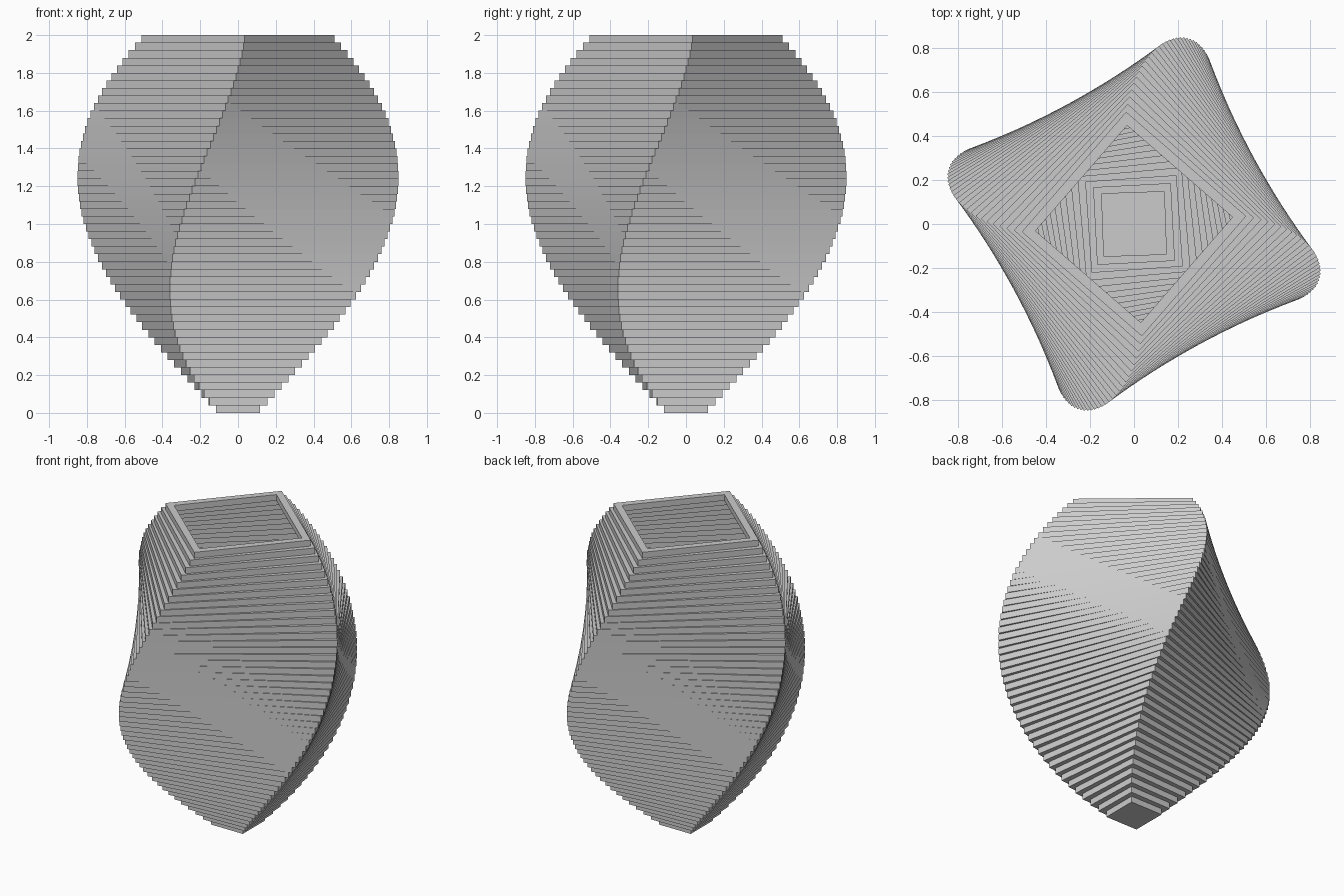
import bpy
import bmesh
from math import radians
from mathutils import Matrix, Vector

LAYERS = 50            # stacked square plates
STEP = 2.0 / LAYERS    # plate thickness
TWIST = radians(1)     # turn per plate
WALL = 0.044
FLOOR_LAYERS = 2       # solid plates at the base

cube = bpy.data.objects.get("Cube")
if cube:
    bpy.data.objects.remove(cube, do_unlink=True)

# Single plain grey
grey = bpy.data.materials.new("plain_grey")
grey.use_nodes = True
colour = (0.6, 0.6, 0.6, 1)
grey.diffuse_color = colour
grey.node_tree.nodes["Principled BSDF"].inputs["Base Color"].default_value = colour


def half_width(i):
    """Bulging profile of the vase."""
    return 0.623 - 0.000622 * (i - 28.5) ** 2


def square(bm, half, z, turn):
    """Four corners of a turned square, counter-clockwise."""
    rot = Matrix.Rotation(turn, 3, 'Z')
    signs = ((-1, -1), (1, -1), (1, 1), (-1, 1))
    return [bm.verts.new(rot @ Vector((sx * half, sy * half, z))) for sx, sy in signs]


def bridge(bm, a, b):
    """Quads between two square loops."""
    for k in range(4):
        n = (k + 1) % 4
        bm.faces.new((a[k], a[n], b[n], b[k]))


def add_plate(bm, i):
    """Solid square plate, or a square frame above the floor."""
    half, turn, z = half_width(i), i * TWIST, i * STEP
    low = square(bm, half, z, turn)
    high = square(bm, half, z + STEP, turn)
    bridge(bm, low, high)
    if i < FLOOR_LAYERS:
        bm.faces.new(low[::-1])
        bm.faces.new(high)
    else:
        in_low = square(bm, half - WALL, z, turn)
        in_high = square(bm, half - WALL, z + STEP, turn)
        bridge(bm, high, in_high)
        bridge(bm, in_high, in_low)
        bridge(bm, in_low, low)


# Twisted vase
bm = bmesh.new()
for i in range(LAYERS):
    add_plate(bm, i)
bmesh.ops.recalc_face_normals(bm, faces=bm.faces)
mesh = bpy.data.meshes.new("twisted_vase")
bm.to_mesh(mesh)
bm.free()
mesh.materials.append(grey)
vase = bpy.data.objects.new("twisted_vase", mesh)
bpy.context.collection.objects.link(vase)
